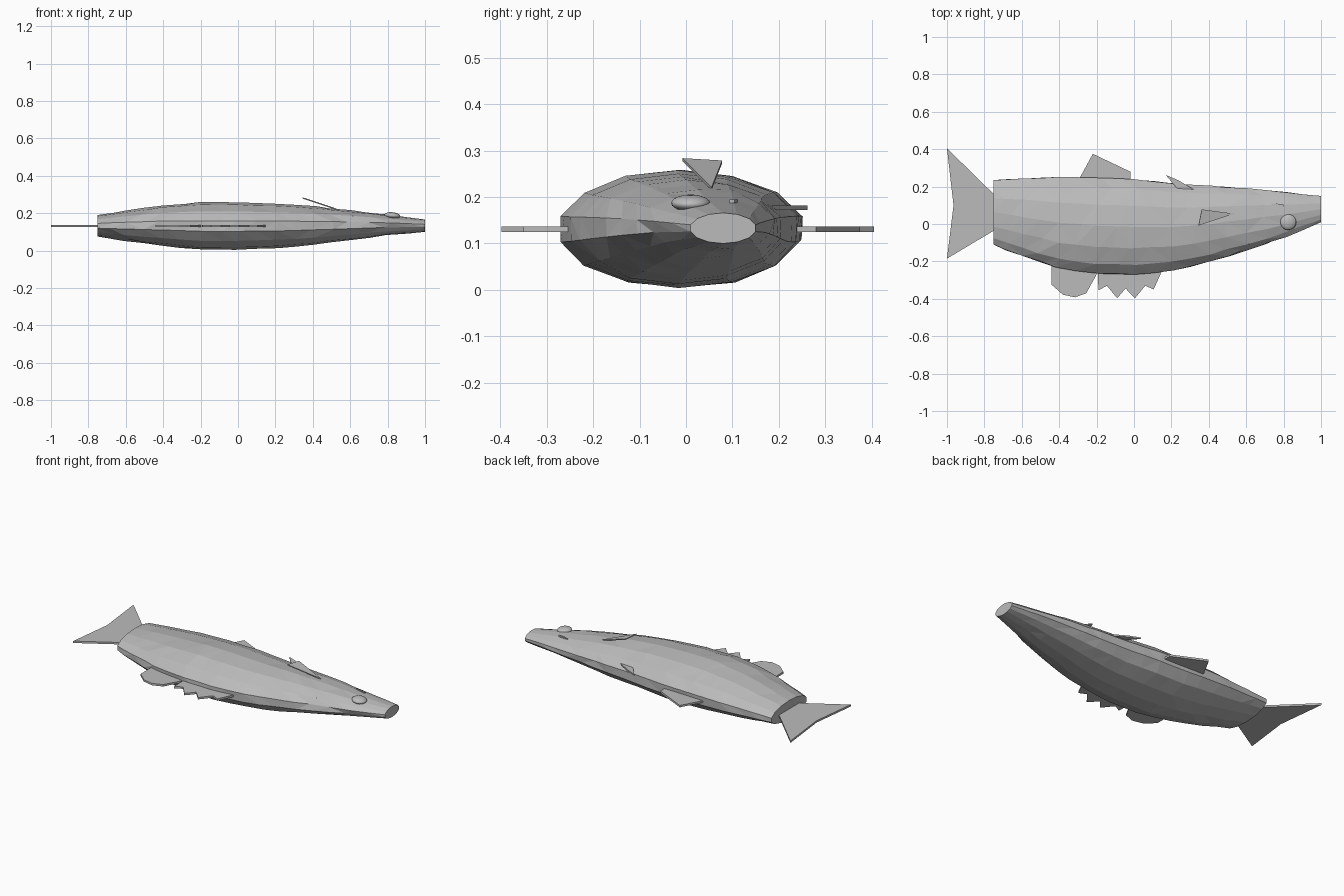
import bpy, bmesh, math, random
from mathutils import Vector

if "Cube" in bpy.data.objects:
    bpy.data.objects.remove(bpy.data.objects["Cube"])

random.seed(4)
grey = bpy.data.materials.new("plain grey")
grey.diffuse_color = (0.5, 0.5, 0.5, 1)
grey.use_nodes = True
grey.node_tree.nodes["Principled BSDF"].inputs["Base Color"].default_value = grey.diffuse_color


def add_object(name, bm):
    bmesh.ops.recalc_face_normals(bm, faces=bm.faces)
    mesh = bpy.data.meshes.new(name)
    bm.to_mesh(mesh)
    bm.free()
    mesh.materials.append(grey)
    obj = bpy.data.objects.new(name, mesh)
    bpy.context.collection.objects.link(obj)
    return obj


def plate(name, points, thickness):
    """Flat fin: outline extruded evenly to both sides of its plane."""
    pts = [Vector(p) for p in points]
    normal = (pts[1] - pts[0]).cross(pts[2] - pts[0]).normalized()
    bm = bmesh.new()
    face = bm.faces.new([bm.verts.new(p - normal * thickness / 2) for p in pts])
    ext = bmesh.ops.extrude_face_region(bm, geom=[face], use_keep_orig=True)
    moved = [g for g in ext["geom"] if isinstance(g, bmesh.types.BMVert)]
    bmesh.ops.translate(bm, verts=moved, vec=normal * thickness)
    return add_object(name, bm)


def level_plate(name, outline, z, thickness=0.012):
    return plate(name, [(x, y, z) for x, y in outline], thickness)


# Body: faceted loft through sections (x, y low, y high, z low, z high)
sections = [
    (-0.75, -0.11, 0.235, 0.075, 0.190), (-0.60, -0.17, 0.245, 0.052, 0.215),
    (-0.40, -0.235, 0.250, 0.025, 0.242), (-0.20, -0.265, 0.247, 0.004, 0.258),
    (0.00, -0.272, 0.240, 0.004, 0.258), (0.20, -0.25, 0.217, 0.012, 0.250),
    (0.40, -0.205, 0.205, 0.030, 0.237), (0.60, -0.14, 0.190, 0.055, 0.216),
    (0.80, -0.07, 0.170, 0.082, 0.190), (1.00, 0.01, 0.150, 0.100, 0.166)]
stations = []
for a, b in zip(sections, sections[1:]):
    stations += [a, tuple((p + q) / 2 for p, q in zip(a, b))]
stations.append(sections[-1])

SIDES = 14
bm = bmesh.new()
rings = []
for i, (x, y0, y1, z0, z1) in enumerate(stations):
    inner = 0 < i < len(stations) - 1
    ring = []
    for k in range(SIDES):
        ang = 2 * math.pi * (k + 0.5) / SIDES
        dx = random.uniform(-0.018, 0.018) if inner else 0
        wob = random.uniform(0.985, 1.008) if inner else 1
        ry = (y1 - y0) / 2 / math.cos(math.pi / SIDES) * wob
        rz = (z1 - z0) / 2 * wob
        ring.append(bm.verts.new((x + dx, (y0 + y1) / 2 + ry * math.cos(ang),
                                  (z0 + z1) / 2 + rz * math.sin(ang))))
    rings.append(ring)
for a, b in zip(rings, rings[1:]):
    for k in range(SIDES):
        n = (k + 1) % SIDES
        bm.faces.new((a[k], a[n], b[n], b[k]))
bm.faces.new(rings[0])
bm.faces.new(rings[-1])
bmesh.ops.triangulate(bm, faces=[f for f in bm.faces if len(f.verts) == 4])
add_object("body", bm)

# Fins lying in the middle plane, rooted inside the body
level_plate("tail_fin", [(-1, 0.405), (-0.74, 0.15), (-0.74, -0.03),
                         (-1, -0.185), (-0.965, 0.10)], 0.131)
level_plate("back_fin", [(-0.31, 0.21), (-0.22, 0.375), (-0.02, 0.28),
                         (-0.02, 0.21)], 0.131)
level_plate("rear_belly_fin", [(-0.44, -0.19), (-0.44, -0.325), (-0.38, -0.378),
                               (-0.315, -0.392), (-0.255, -0.37), (-0.2, -0.27),
                               (-0.19, -0.22)], 0.131)
level_plate("front_belly_fin", [(-0.195, -0.22), (-0.19, -0.355), (-0.145, -0.33),
                                (-0.09, -0.397), (-0.045, -0.345), (0.005, -0.397),
                                (0.06, -0.33), (0.105, -0.35), (0.15, -0.25),
                                (0.15, -0.21)], 0.131)
level_plate("small_back_fin", [(0.17, 0.262), (0.235, 0.235), (0.32, 0.185),
                               (0.23, 0.19)], 0.177, 0.009)

# Raised side fin and small nostril flap
plate("side_fin", [(0.362, 0.078, 0.276), (0.345, -0.008, 0.281),
                   (0.535, 0.055, 0.218)], 0.006)
level_plate("nostril_flap", [(0.73, 0.112), (0.80, 0.105), (0.80, 0.094),
                             (0.74, 0.103)], 0.191, 0.008)

# Eye: low dome on the upper side of the head
bpy.ops.mesh.primitive_uv_sphere_add(segments=20, ring_count=10, radius=1,
                                     location=(0.825, 0.01, 0.187))
eye = bpy.context.object
eye.name = "eye"
eye.scale = (0.043, 0.042, 0.018)
eye.rotation_euler = (0, math.radians(5), 0)
eye.data.materials.append(grey)
bpy.ops.object.shade_smooth_by_angle()
